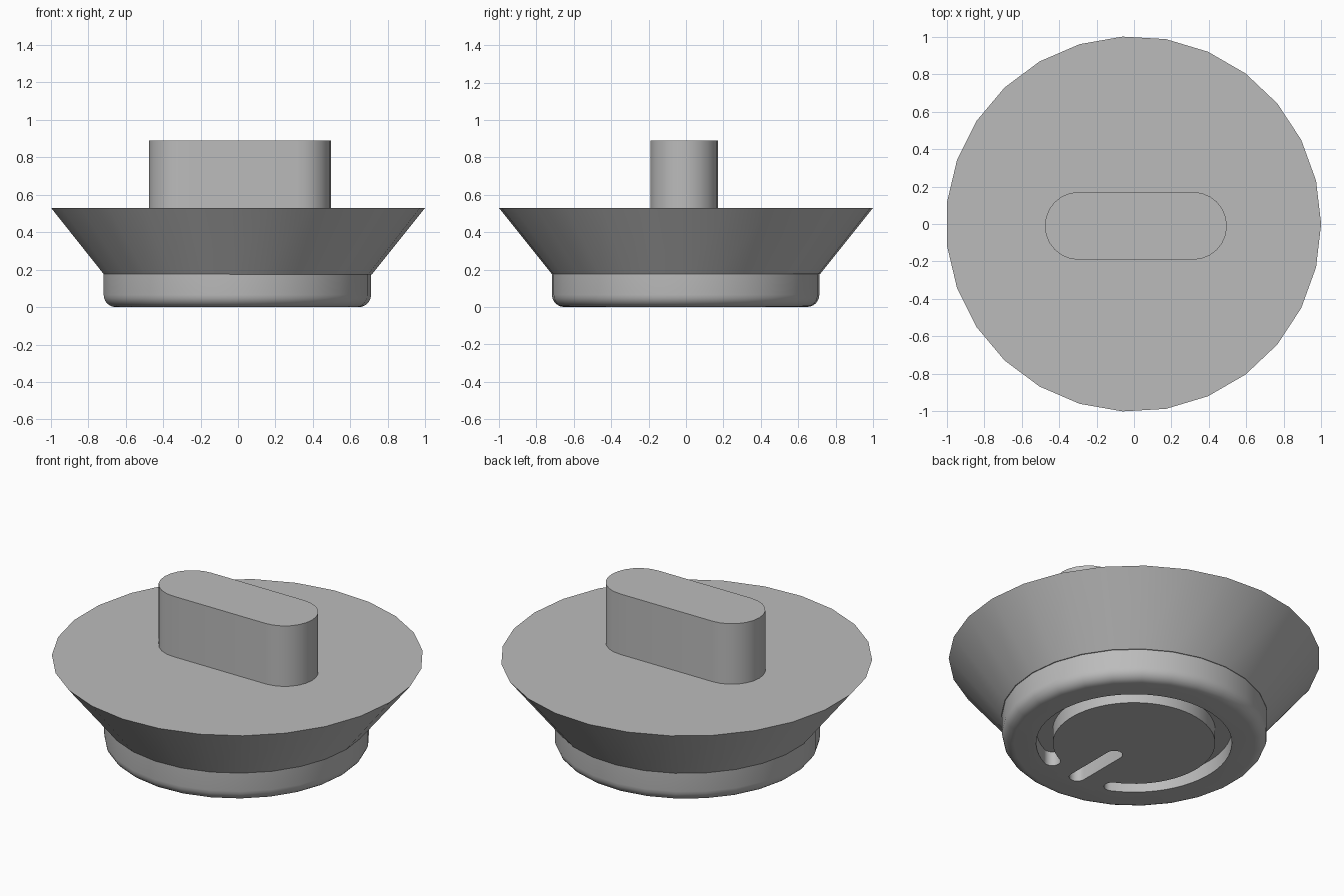
import bpy, bmesh
from math import sin, cos, pi, radians
from mathutils import Vector

cube = bpy.data.objects.get("Cube")
if cube:
    bpy.data.objects.remove(cube)

grey = bpy.data.materials.new("plain_grey")
grey.use_nodes = True
colour = (0.5, 0.5, 0.5, 1)
grey.diffuse_color = colour
grey.node_tree.nodes["Principled BSDF"].inputs["Base Color"].default_value = colour


def make_object(name, bm):
    bmesh.ops.recalc_face_normals(bm, faces=bm.faces)
    mesh = bpy.data.meshes.new(name)
    bm.to_mesh(mesh)
    bm.free()
    mesh.materials.append(grey)
    obj = bpy.data.objects.new(name, mesh)
    bpy.context.collection.objects.link(obj)
    return obj


def lathe(name, profile, centre=(0, 0), sides=27):
    """Closed solid of revolution from (radius, z) points."""
    bm = bmesh.new()
    rings = []
    for r, z in profile:
        angles = [2 * pi * i / sides for i in range(sides)]
        rings.append([bm.verts.new((centre[0] + r * cos(a), centre[1] + r * sin(a), z))
                      for a in angles])
    for low, high in zip(rings, rings[1:]):
        for i in range(sides):
            j = (i + 1) % sides
            bm.faces.new((low[i], low[j], high[j], high[i]))
    bm.faces.new(rings[0][::-1])
    bm.faces.new(rings[-1])
    return make_object(name, bm)


def stroke(name, path, half_width, z0, z1, cap_steps=12):
    """Upright prism following a path, with round ends."""
    path = [Vector(p) for p in path]
    outline = []
    for line in (path, path[::-1]):
        for i, p in enumerate(line):
            t = (line[min(i + 1, len(line) - 1)] - line[max(i - 1, 0)]).normalized()
            side = Vector((t.y, -t.x)) * half_width
            outline.append(p + side)
        for k in range(1, cap_steps):
            a = pi * k / cap_steps
            outline.append(p + side * cos(a) + t * half_width * sin(a))
    bm = bmesh.new()
    low = [bm.verts.new((p.x, p.y, z0)) for p in outline]
    high = [bm.verts.new((p.x, p.y, z1)) for p in outline]
    bm.faces.new(low[::-1])
    bm.faces.new(high)
    for i in range(len(low)):
        j = (i + 1) % len(low)
        bm.faces.new((low[i], low[j], high[j], high[i]))
    return make_object(name, bm)


# Plug base with a rounded lower edge
radius, fillet = 0.716, 0.065
profile = [(radius - fillet + fillet * sin(a), fillet - fillet * cos(a))
           for a in [pi / 2 * k / 6 for k in range(7)]]
base = lathe("plug_base", profile + [(radius, 0.22)], centre=(-0.006, -0.002))

# Flared flange
flange = lathe("flared_flange", [(0.718, 0.175), (1.002, 0.53)], centre=(-0.003, 0))

# Oblong grip
grip = stroke("grip", [(-0.295, -0.01), (0.315, -0.01)], 0.181, 0.52, 0.89)

# Grooves in the underside: an open ring and a bar in its gap
depth, ring_radius = 0.085, 0.483
arc = [(ring_radius * cos(a), ring_radius * sin(a))
       for a in [radians(-64 + 308 * i / 56) for i in range(57)]]
cutters = [stroke("ring_cutter", arc, 0.045, -0.05, depth),
           stroke("bar_cutter", [(0, -0.475), (0, -0.165)], 0.045, -0.05, depth)]
for cutter in cutters:
    cutter.hide_render = True
    mod = base.modifiers.new(cutter.name, 'BOOLEAN')
    mod.operation = 'DIFFERENCE'
    mod.solver = 'EXACT'
    mod.object = cutter
    bpy.context.view_layer.objects.active = base
    bpy.ops.object.modifier_apply(modifier=mod.name)
    bpy.data.objects.remove(cutter)

# Smooth shading with sharp edges kept
bpy.ops.object.select_all(action='DESELECT')
for obj in (base, flange, grip):
    obj.select_set(True)
bpy.context.view_layer.objects.active = base
bpy.ops.object.shade_smooth_by_angle(angle=radians(30))
